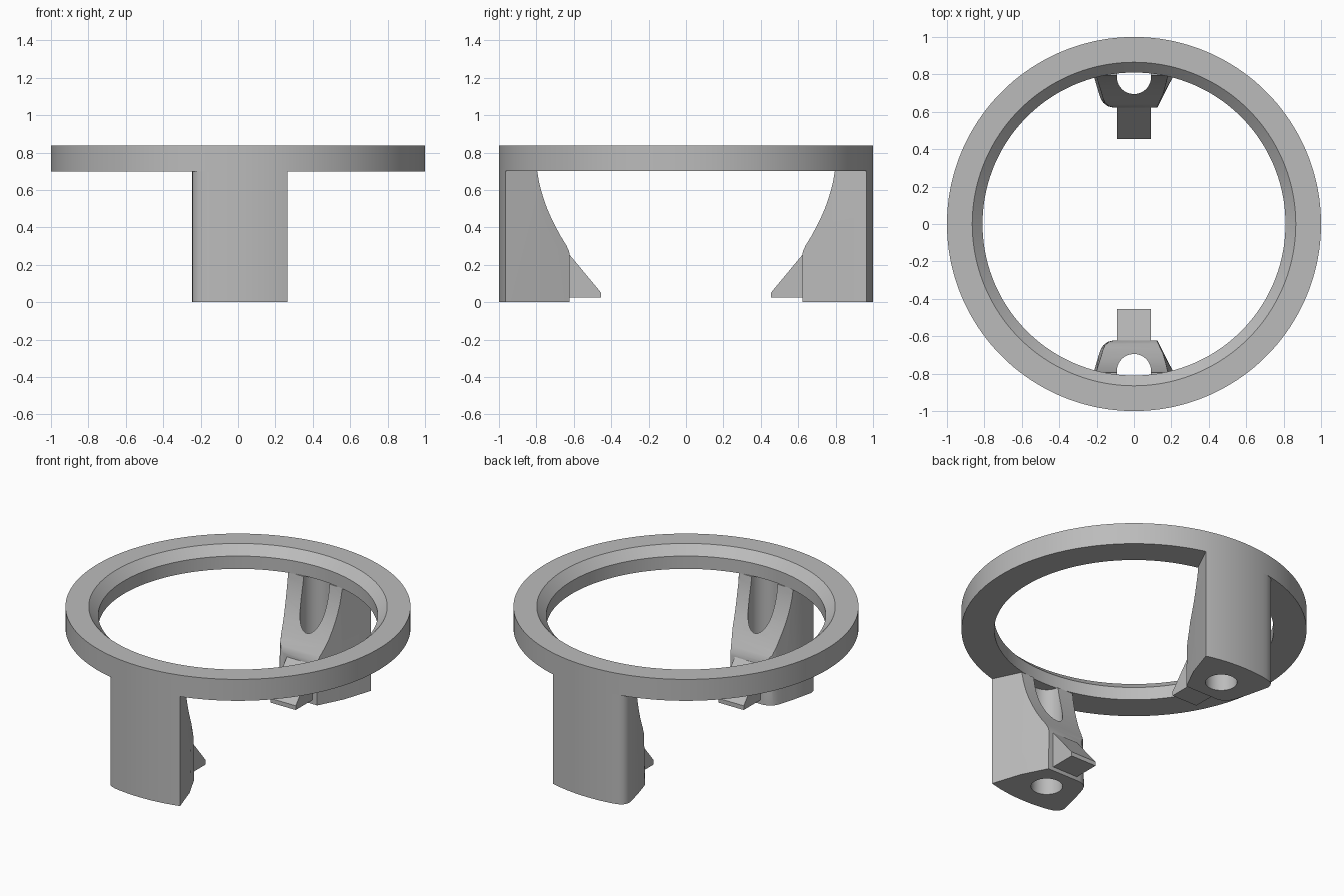
import bpy, bmesh, math

if "Cube" in bpy.data.objects:
    bpy.data.objects.remove(bpy.data.objects["Cube"])

RING_BOTTOM, RING_TOP = 0.70, 0.837
SEGMENTS = 180

grey = bpy.data.materials.new("grey plastic")
grey.diffuse_color = (0.5, 0.5, 0.5, 1)
grey.use_nodes = True
grey.node_tree.nodes["Principled BSDF"].inputs["Base Color"].default_value = grey.diffuse_color


def make_object(name, bm):
    bmesh.ops.recalc_face_normals(bm, faces=bm.faces)
    mesh = bpy.data.meshes.new(name)
    bm.to_mesh(mesh)
    bm.free()
    mesh.materials.append(grey)
    obj = bpy.data.objects.new(name, mesh)
    bpy.context.collection.objects.link(obj)
    return obj


def loft(name, lower, upper):
    """Solid between two matching loops of 3D points."""
    bm = bmesh.new()
    a = [bm.verts.new(p) for p in lower]
    b = [bm.verts.new(p) for p in upper]
    bm.faces.new(a)
    bm.faces.new(b)
    for i in range(len(a)):
        j = (i + 1) % len(a)
        bm.faces.new((a[i], a[j], b[j], b[i]))
    return make_object(name, bm)


def extrude_x(name, profile, half, side):
    """Solid from a (distance from axis, z) profile, extruded across x."""
    return loft(name, [(-half, side * r, z) for r, z in profile],
                [(half, side * r, z) for r, z in profile])


def smooth(obj, angle=30):
    bpy.ops.object.select_all(action='DESELECT')
    obj.select_set(True)
    bpy.context.view_layer.objects.active = obj
    bpy.ops.object.shade_smooth_by_angle(angle=math.radians(angle))


def cut(obj, cutters):
    for c in cutters:
        c.hide_render = True
        mod = obj.modifiers.new("cut", 'BOOLEAN')
        mod.operation, mod.solver, mod.object = 'DIFFERENCE', 'EXACT', c
    deps = bpy.context.evaluated_depsgraph_get()
    mesh = bpy.data.meshes.new_from_object(obj.evaluated_get(deps))
    obj.modifiers.clear()
    obj.data = mesh
    for c in cutters:
        bpy.data.objects.remove(c)


# Ring with a chamfered inner lip
section = [(1, RING_BOTTOM), (1, RING_TOP), (0.865, RING_TOP),
           (0.81, RING_TOP - 0.055), (0.81, RING_BOTTOM)]
bm = bmesh.new()
loops = []
for k in range(SEGMENTS):
    t = 2 * math.pi * k / SEGMENTS
    loops.append([bm.verts.new((r * math.cos(t), r * math.sin(t), z)) for r, z in section])
for k in range(SEGMENTS):
    a, b = loops[k], loops[(k + 1) % SEGMENTS]
    for i in range(len(section)):
        j = (i + 1) % len(section)
        bm.faces.new((a[i], b[i], b[j], a[j]))
smooth(make_object("ring", bm))

# Leg footprint: (x at the foot, x at the top, distance from axis)
inner_side = [(0.265, 0.265, 0.964), (0.205, 0.175, 0.78), (0.125, 0.115, 0.622),
              (-0.11, -0.10, 0.622), (-0.14, -0.125, 0.63), (-0.165, -0.145, 0.648),
              (-0.18, -0.155, 0.675), (-0.19, -0.165, 0.705), (-0.215, -0.20, 0.79),
              (-0.245, -0.245, 0.915), (-0.242, -0.242, 0.94), (-0.23, -0.23, 0.96),
              (-0.21, -0.21, 0.974)]
arc_x = [math.sin(math.radians(2 * k)) for k in range(-5, 8)]
footprint = inner_side + [(x, x, math.sqrt(1 - x * x)) for x in arc_x]

# Hollow curve removed from the inner face of the leg
hollow = [(0.60, 0.24), (0.621, 0.25), (0.626, 0.275), (0.640, 0.305), (0.668, 0.35),
          (0.695, 0.40), (0.720, 0.45), (0.742, 0.50), (0.760, 0.55), (0.775, 0.60),
          (0.787, 0.65), (0.795, 0.70), (0.798, 0.75), (0.50, 0.75), (0.50, 0.24)]

# Hook wedge on the foot of the leg
wedge = [(0.64, 0.025), (0.455, 0.025), (0.455, 0.052), (0.625, 0.257), (0.64, 0.257)]

for label, side in (("front", -1), ("back", 1)):
    leg = loft(label + "_leg",
               [(x, side * r, 0) for x, _, r in footprint],
               [(x, side * r, RING_BOTTOM) for _, x, r in footprint])
    circle = [(0.092 * math.cos(math.radians(a)), side * 0.787 + 0.092 * math.sin(math.radians(a)))
              for a in range(0, 360, 8)]
    hole = loft("screw_hole_cutter", [(x, y, -0.1) for x, y in circle],
                [(x, y, 0.9) for x, y in circle])
    cut(leg, [extrude_x("hollow_cutter", hollow, 0.5, side), hole])
    smooth(leg)
    extrude_x(label + "_hook", wedge, 0.09, side)
